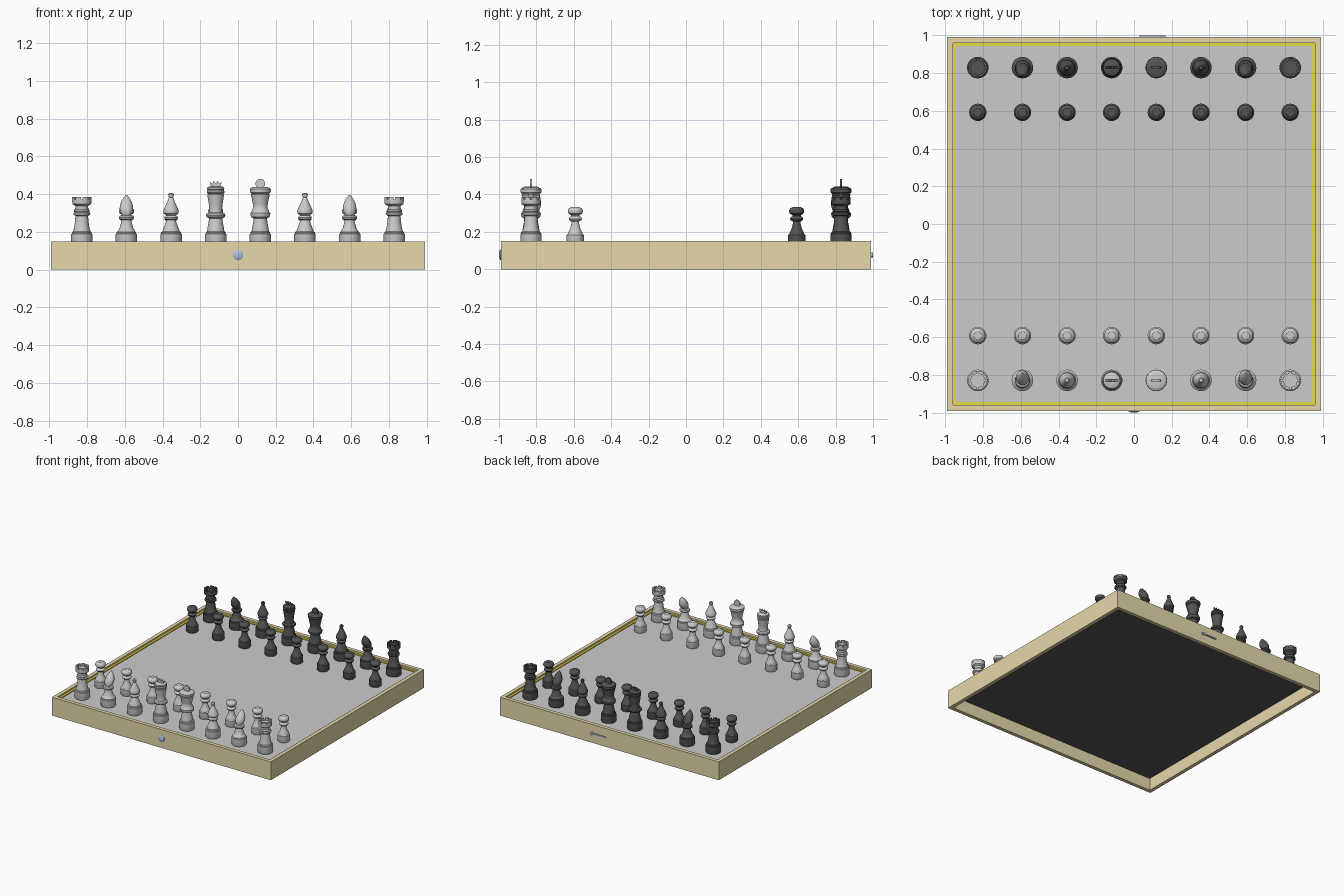
import bpy, bmesh, math

if "Cube" in bpy.data.objects:
    bpy.data.objects.remove(bpy.data.objects["Cube"])

SURF = 0.13      # height of the playing surface
SEG = 28


def material(name, rgb):
    m = bpy.data.materials.new(name)
    m.diffuse_color = (*rgb, 1)
    m.use_nodes = True
    m.node_tree.nodes["Principled BSDF"].inputs["Base Color"].default_value = m.diffuse_color
    return m


TAN = material("tan_wood", (0.8, 0.69, 0.41))
YELLOW = material("yellow_trim", (0.8, 0.72, 0.05))
BLACK = material("black", (0.09, 0.09, 0.09))
BLUE = material("blue_metal", (0.42, 0.52, 0.72))


def finish(bm, name, mat=None, smooth=True):
    bmesh.ops.recalc_face_normals(bm, faces=bm.faces)
    me = bpy.data.meshes.new(name)
    bm.to_mesh(me)
    bm.free()
    if mat:
        me.materials.append(mat)
    ob = bpy.data.objects.new(name, me)
    bpy.context.collection.objects.link(ob)
    if smooth:
        bpy.ops.object.select_all(action='DESELECT')
        ob.select_set(True)
        bpy.context.view_layer.objects.active = ob
        bpy.ops.object.shade_smooth_by_angle(angle=math.radians(35))
    return ob


def lathe(bm, profile, lean=0.0):
    """Closed turned solid from (radius, z) points, optionally leaning to +y."""
    z0, rings = profile[0][1], []
    for r, z in profile:
        rings.append([bm.verts.new((r * math.cos(a), r * math.sin(a) + lean * (z - z0), z))
                      for a in (2 * math.pi * i / SEG for i in range(SEG))])
    for lo, hi in zip(rings, rings[1:]):
        for i in range(SEG):
            j = (i + 1) % SEG
            bm.faces.new((lo[i], lo[j], hi[j], hi[i]))
    bm.faces.new(rings[0][::-1])
    bm.faces.new(rings[-1])


def prism(bm, points, offset, place):
    """Extrude a 2D outline between two offsets using a placement function."""
    a, b = ([bm.verts.new(place(u, v, o)) for u, v in points] for o in offset)
    n = len(points)
    for i in range(n):
        bm.faces.new((a[i], a[(i + 1) % n], b[(i + 1) % n], b[i]))
    bm.faces.new(a[::-1])
    bm.faces.new(b)


def upright(u, v, o):
    return (u, o, v)


def flat(u, v, o):
    return (u, v, o)


def square_ring(name, outer, inner, z0, z1, mat):
    bm = bmesh.new()
    corners = [(-1, -1), (1, -1), (1, 1), (-1, 1)]
    loops = [[bm.verts.new((x * s, y * s, z)) for x, y in corners]
             for s, z in ((outer, z0), (outer, z1), (inner, z1), (inner, z0))]
    for k in range(4):
        a, b = loops[k], loops[(k + 1) % 4]
        for i in range(4):
            j = (i + 1) % 4
            bm.faces.new((a[i], a[j], b[j], b[i]))
    return finish(bm, name, mat, False)


def slab(name, half, z0, z1, mat=None):
    bm = bmesh.new()
    prism(bm, [(-half, -half), (half, -half), (half, half), (-half, half)], (z0, z1), flat)
    return finish(bm, name, mat, False)


# Board
square_ring("board_frame", 0.99, 0.96, 0, 0.15, TAN)
square_ring("yellow_trim", 0.96, 0.943, 0.115, 0.137, YELLOW)
slab("playing_surface", 0.945, 0.115, SURF)
slab("underside_panel", 0.96, 0.10, 0.115, BLACK)

# Front knob
bm = bmesh.new()
lathe(bm, [(0.028, 0), (0.028, 0.003), (0.018, 0.008), (0.006, 0.010)])
knob = finish(bm, "front_knob", BLUE)
knob.rotation_euler = (math.pi / 2, 0, 0)
knob.location = (0, -0.99, 0.077)

# Back latch: thin bar with a round end
bm = bmesh.new()
prism(bm, [(0.03, 0.072), (0.155, 0.072), (0.155, 0.082), (0.03, 0.082)], (0.988, 0.998), upright)
prism(bm, [(0.155 + 0.013 * math.cos(k * math.pi / 6), 0.077 + 0.013 * math.sin(k * math.pi / 6))
           for k in range(12)], (0.988, 1.0), upright)
finish(bm, "back_latch", BLUE, False)

# Shared turned foot of the large pieces
FOOT = [(0.054, SURF), (0.057, 0.137), (0.057, 0.188), (0.052, 0.193), (0.052, 0.199), (0.046, 0.203)]


def pawn(bm):
    lathe(bm, [(0.043, SURF), (0.046, 0.136), (0.046, 0.182), (0.040, 0.188), (0.039, 0.195),
               (0.030, 0.210), (0.022, 0.235), (0.020, 0.255), (0.032, 0.262), (0.036, 0.270),
               (0.032, 0.278), (0.022, 0.284), (0.024, 0.291), (0.037, 0.298), (0.040, 0.306),
               (0.040, 0.316), (0.034, 0.326), (0.026, 0.330), (0.022, 0.333)])


def rook(bm):
    lathe(bm, FOOT + [(0.040, 0.225), (0.035, 0.260), (0.033, 0.285), (0.044, 0.291), (0.045, 0.300),
                      (0.037, 0.305), (0.040, 0.312), (0.034, 0.320), (0.034, 0.338), (0.050, 0.348),
                      (0.051, 0.372), (0.038, 0.372), (0.038, 0.368)])
    n = 8
    for k in range(n):
        arc = [2 * math.pi * (k + t) / n for t in (0.12, 0.37, 0.63, 0.88)]
        prism(bm, [(0.051 * math.cos(a), 0.051 * math.sin(a)) for a in arc] +
              [(0.036 * math.cos(a), 0.036 * math.sin(a)) for a in reversed(arc)],
              (0.366, 0.386), flat)


def knight(bm):
    lathe(bm, FOOT + [(0.036, 0.222), (0.028, 0.250), (0.026, 0.262), (0.038, 0.268), (0.040, 0.277),
                      (0.036, 0.285), (0.024, 0.290), (0.024, 0.300)])
    lathe(bm, [(0.022, 0.288), (0.031, 0.303), (0.036, 0.322), (0.034, 0.342), (0.026, 0.364),
               (0.014, 0.384), (0.003, 0.396)], lean=0.36)


def bishop(bm):
    lathe(bm, FOOT + [(0.040, 0.220), (0.031, 0.243), (0.025, 0.262), (0.034, 0.268), (0.036, 0.276),
                      (0.032, 0.284), (0.026, 0.288), (0.039, 0.298), (0.041, 0.310), (0.036, 0.325),
                      (0.024, 0.350), (0.015, 0.372), (0.011, 0.382), (0.014, 0.390), (0.015, 0.400),
                      (0.009, 0.407)])


ROYAL = FOOT + [(0.043, 0.225), (0.037, 0.255), (0.035, 0.272), (0.049, 0.279), (0.052, 0.287)]


def queen(bm):
    lathe(bm, ROYAL + [(0.049, 0.296), (0.036, 0.302), (0.034, 0.320), (0.036, 0.345), (0.041, 0.375),
                       (0.044, 0.398), (0.040, 0.402), (0.047, 0.408), (0.047, 0.416), (0.042, 0.422),
                       (0.046, 0.428), (0.044, 0.436), (0.034, 0.442)])
    prism(bm, [(-0.022, 0.436), (0.022, 0.436), (0.033, 0.466), (0.018, 0.455), (0.011, 0.471),
               (0, 0.456), (-0.011, 0.471), (-0.018, 0.455), (-0.033, 0.466)], (-0.006, 0.006), upright)


def king(bm):
    lathe(bm, ROYAL + [(0.053, 0.300), (0.046, 0.308), (0.043, 0.318), (0.037, 0.330), (0.040, 0.350),
                       (0.045, 0.375), (0.050, 0.398), (0.046, 0.402), (0.055, 0.410), (0.056, 0.428),
                       (0.050, 0.434), (0.036, 0.438)])
    prism(bm, [(0.026 * math.cos(k * math.pi / 9), 0.456 + 0.026 * math.sin(k * math.pi / 9))
               for k in range(18)], (-0.006, 0.006), upright)


# Set both sides out, the black side turned to face the light side
STEP = 0.2366
LAYOUT = {"rook": (rook, (0, 7)), "knight": (knight, (1, 6)), "bishop": (bishop, (2, 5)),
          "queen": (queen, (3,)), "king": (king, (4,)), "pawn": (pawn, range(8))}
for side, mat, sign in (("light", None, -1), ("black", BLACK, 1)):
    for kind, (build, files) in LAYOUT.items():
        bm = bmesh.new()
        build(bm)
        first = finish(bm, f"{side}_{kind}", mat)
        for n, f in enumerate(files):
            ob = first if n == 0 else first.copy()
            if n:
                bpy.context.collection.objects.link(ob)
            ob.location = ((f - 3.5) * STEP, sign * (0.592 if kind == "pawn" else 0.829), 0)
            ob.rotation_euler.z = math.pi if sign > 0 else 0
